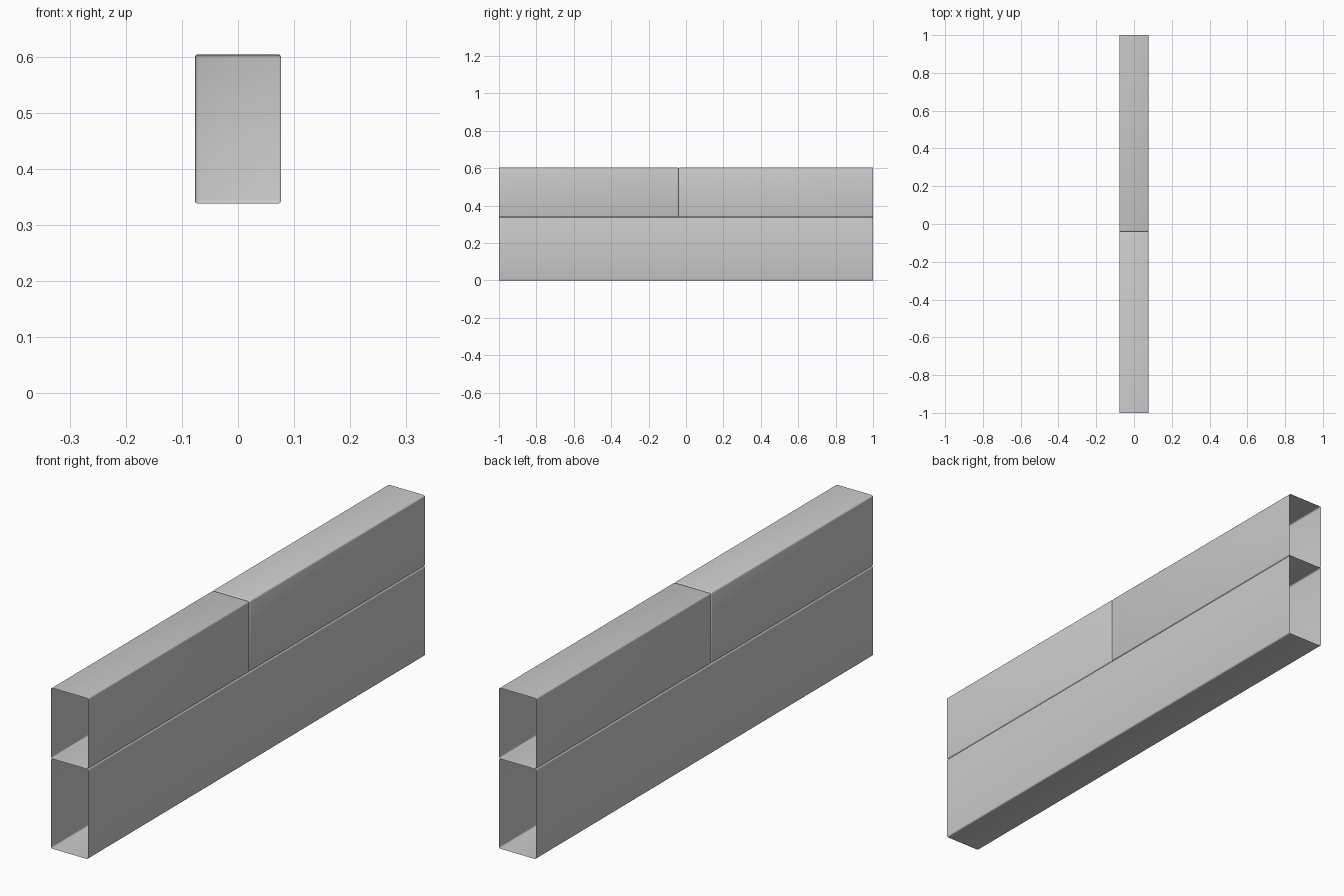
import bpy
import bmesh

HALF_W = 0.077
BEVEL = 0.006
BED_Z = 0.338
TOP_Z = 0.604
JOINT_Y = -0.04

cube = bpy.data.objects.get("Cube")
if cube:
    bpy.data.objects.remove(cube, do_unlink=True)

grey = bpy.data.materials.new("plain_grey")
grey.use_nodes = True
colour = (0.6, 0.6, 0.6, 1)
grey.diffuse_color = colour
grey.node_tree.nodes["Principled BSDF"].inputs["Base Color"].default_value = colour


def block(name, y0, y1, z0, z1, open_ends):
    """Thin-walled block with softened edges, left open at the given y ends."""
    bm = bmesh.new()
    bmesh.ops.create_cube(bm, size=1)
    for v in bm.verts:
        v.co.x *= 2 * HALF_W
        v.co.y = y1 if v.co.y > 0 else y0
        v.co.z = z1 if v.co.z > 0 else z0

    def at_open_end(item):
        return any(all(abs(v.co.y - y) < 1e-5 for v in item.verts) for y in open_ends)

    bmesh.ops.delete(bm, geom=[f for f in bm.faces if at_open_end(f)], context="FACES_ONLY")
    edges = [e for e in bm.edges if not e.is_boundary]
    bmesh.ops.bevel(bm, geom=edges, offset=BEVEL, segments=3, profile=0.5, affect="EDGES")
    mesh = bpy.data.meshes.new(name)
    bm.to_mesh(mesh)
    bm.free()
    mesh.materials.append(grey)
    obj = bpy.data.objects.new(name, mesh)
    bpy.context.collection.objects.link(obj)
    bpy.ops.object.select_all(action="DESELECT")
    obj.select_set(True)
    bpy.context.view_layer.objects.active = obj
    bpy.ops.object.shade_smooth_by_angle(angle=0.6)


# Full-length lower course, open at both ends
block("lower_block", -1, 1, 0, BED_Z, (-1, 1))

# Two upper blocks meeting at a closed vertical joint
block("upper_front_block", -1, JOINT_Y, BED_Z, TOP_Z, (-1,))
block("upper_back_block", JOINT_Y, 1, BED_Z, TOP_Z, (1,))
